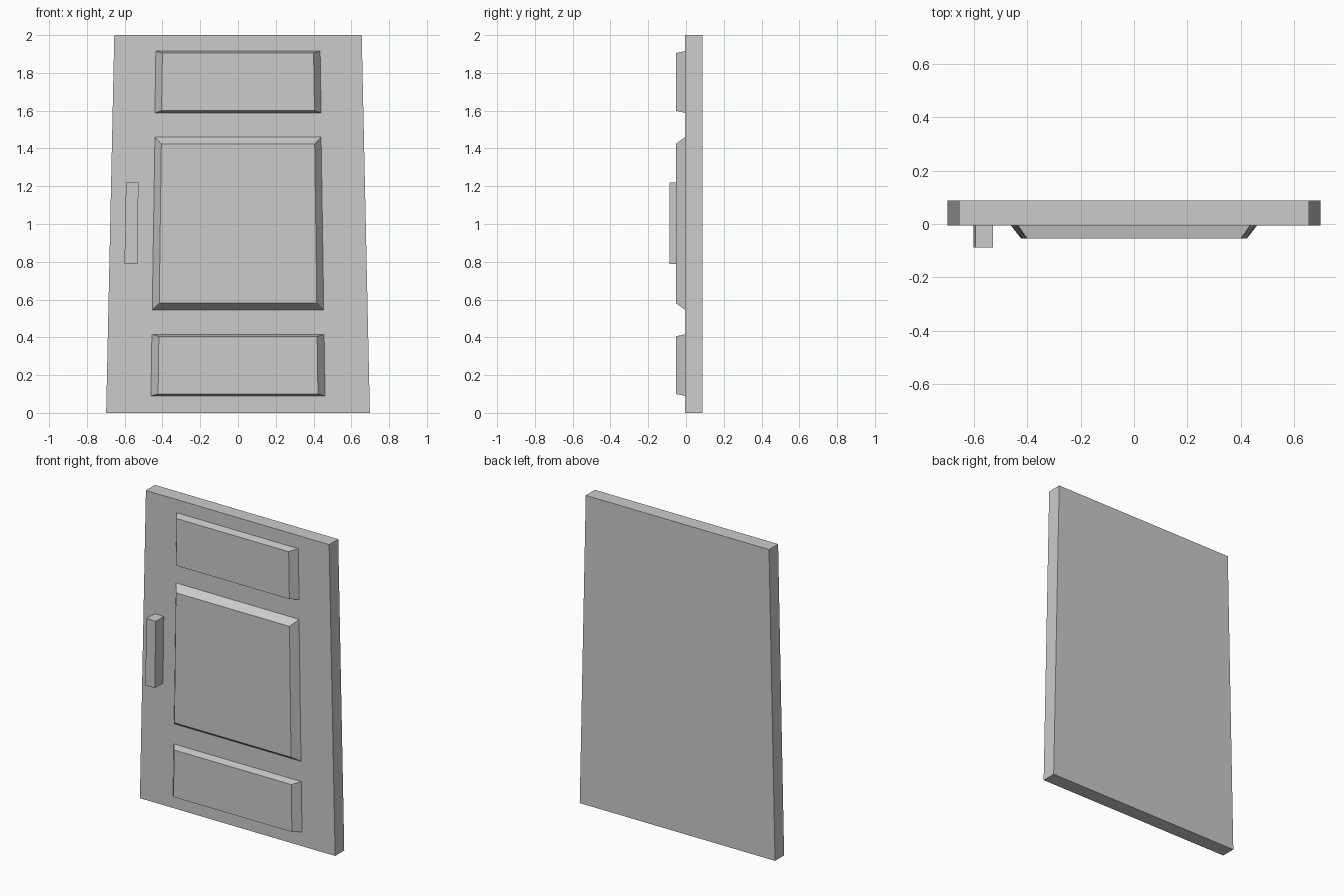
import bpy, bmesh

if "Cube" in bpy.data.objects:
    bpy.data.objects.remove(bpy.data.objects["Cube"])

FRONT = -0.005   # front plane of the door slab
BACK = 0.088


def ring(z0, z1, half_bottom, half_top, cx0=0.0, cx1=0.0):
    """Tapered rectangle in the xz plane, counter-clockwise seen from the front."""
    return [(cx0 - half_bottom, z0), (cx0 + half_bottom, z0),
            (cx1 + half_top, z1), (cx1 - half_top, z1)]


def loft(name, front, y_front, back, y_back, close_back=True):
    """Bridge a front ring to a back ring, optionally leaving the hidden back open."""
    bm = bmesh.new()
    f = [bm.verts.new((x, y_front, z)) for x, z in front]
    b = [bm.verts.new((x, y_back, z)) for x, z in back]
    bm.faces.new(f)
    if close_back:
        bm.faces.new(b[::-1])
    for i in range(4):
        j = (i + 1) % 4
        bm.faces.new((f[j], f[i], b[i], b[j]))
    mesh = bpy.data.meshes.new(name)
    bm.to_mesh(mesh)
    bm.free()
    obj = bpy.data.objects.new(name, mesh)
    bpy.context.collection.objects.link(obj)
    return obj


# Tapered door slab
slab = ring(0, 2, 0.698, 0.655)
loft("door_slab", slab, FRONT, slab, BACK)

# Raised panels: face ring and wider base ring, both following the door taper
panels = {
    "lower_panel": (ring(0.10, 0.405, 0.423, 0.419), ring(0.09, 0.416, 0.461, 0.456)),
    "middle_panel": (ring(0.581, 1.424, 0.417, 0.406), ring(0.546, 1.46, 0.454, 0.44)),
    "upper_panel": (ring(1.60, 1.905, 0.405, 0.40), ring(1.588, 1.915, 0.44, 0.435)),
}
for name, (face, base) in panels.items():
    loft(name, face, -0.054, base, FRONT, close_back=False)

# Upright pull handle, leaning with the door edge
grip = ring(0.787, 1.22, 0.034, 0.033, -0.567, -0.56)
loft("pull_handle", grip, -0.088, grip, FRONT, close_back=False)
